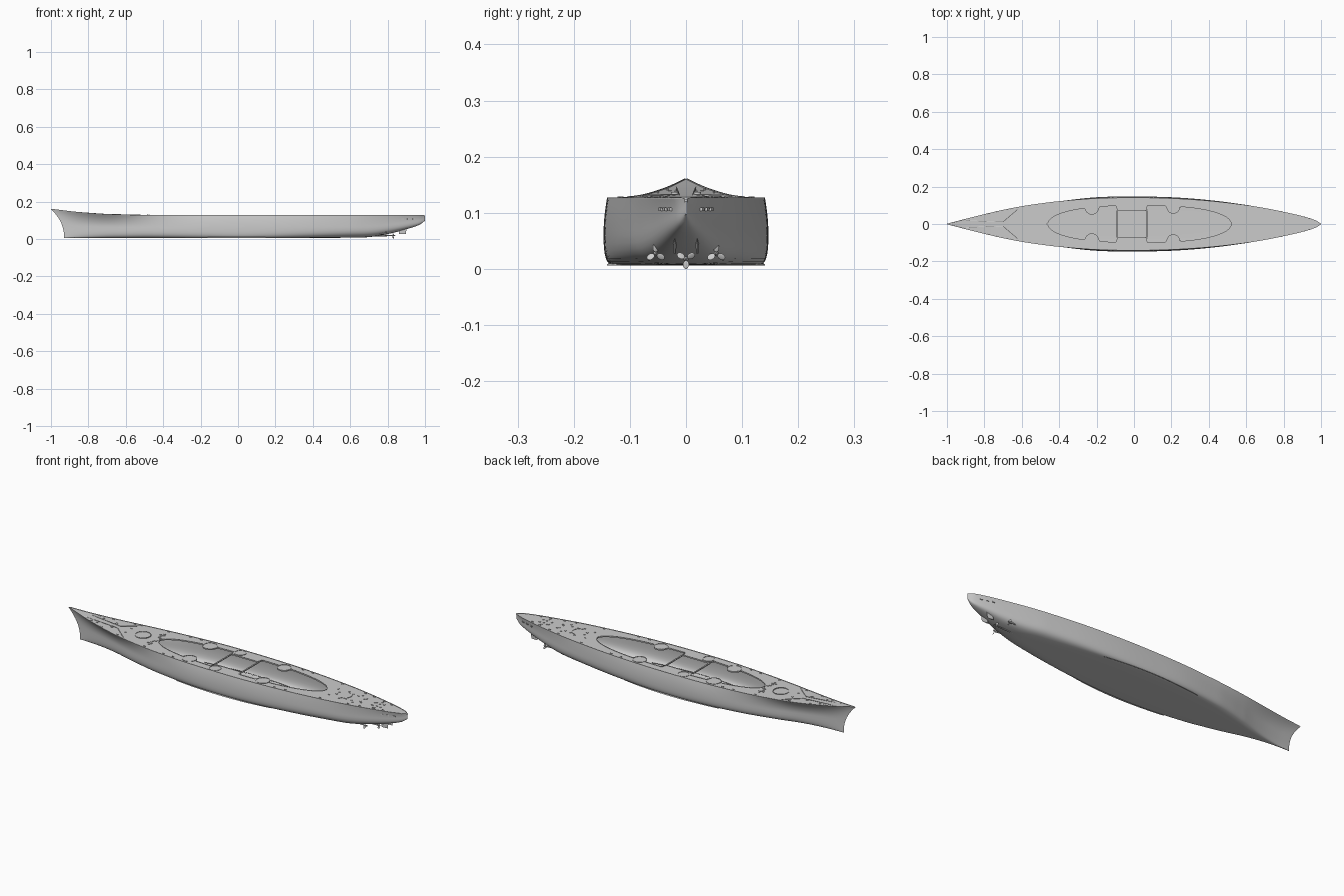
import bpy, bmesh, math, random
from mathutils import Vector, Matrix

if "Cube" in bpy.data.objects:
    bpy.data.objects.remove(bpy.data.objects["Cube"])

random.seed(3)
# Station tables: position, deck / middle / bottom half-widths, keel and deck heights
X = [-1, -.9, -.8, -.7, -.6, -.5, -.4, -.2, 0, .2, .4, .6, .7, .8, .9, .97, 1]
DECK = [.001, .030, .055, .077, .095, .110, .122, .137, .141, .137, .124, .101, .085, .065, .042, .020, .002]
MID = [.001, .013, .029, .050, .075, .101, .121, .143, .147, .143, .128, .102, .083, .061, .037, .016, .001]
FLAT = [.001, .003, .010, .023, .045, .067, .089, .117, .127, .115, .080, .032, .014, .005, .003, .002, .001]
KEEL = [.006] * 11 + [.007, .010, .026, .052, .076, .098]
TOP = [.160, .146, .137, .131, .128, .126, .125, .125, .125, .125, .125, .125, .125, .125, .125, .125, .125]


def at(table, x):
    """Smooth interpolation along the ship."""
    x = max(-1, min(1, x))
    i = max(0, min(len(X) - 2, sum(1 for a in X if a <= x) - 1))

    def slope(k):
        a, b = max(0, k - 1), min(len(X) - 1, k + 1)
        return (table[b] - table[a]) / (X[b] - X[a])
    h = X[i + 1] - X[i]
    t = (x - X[i]) / h
    return max(.0005, (2*t**3 - 3*t*t + 1) * table[i] + (t**3 - 2*t*t + t) * h * slope(i)
               + (3*t*t - 2*t**3) * table[i + 1] + (t**3 - t*t) * h * slope(i + 1))


def raked(x, y, z):
    """Pull points back under the raked, hollow stem."""
    t = max(0, min(1, (.16 - z) / .15))
    return (x + .07 * (1 - (1 - t)**2.2) * max(0, (-.6 - x) / .4), y, z)


def finish(name, bm, smooth=True, angle=40):
    me = bpy.data.meshes.new(name)
    bm.to_mesh(me)
    bm.free()
    ob = bpy.data.objects.new(name, me)
    bpy.context.collection.objects.link(ob)
    if smooth:
        bpy.ops.object.select_all(action='DESELECT')
        ob.select_set(True)
        bpy.context.view_layer.objects.active = ob
        bpy.ops.object.shade_smooth_by_angle(angle=math.radians(angle))
    return ob


def skin(bm, rows):
    grid = [[bm.verts.new(p) for p in r] for r in rows]
    for a, b in zip(grid, grid[1:]):
        for j in range(len(a) - 1):
            bm.faces.new((a[j], b[j], b[j + 1], a[j + 1]))


def section(x):
    d, m, f, k, t = (at(q, x) for q in (DECK, MID, FLAT, KEEL, TOP))
    f = min(f, m)
    h = t - k
    pts = [(0, k), (f * .5, k)]
    for i in range(9):
        s = i / 8
        r = 1 - s
        pts.append((r**3*f + 3*r*r*s*(f + .75*(m - f)) + 3*r*s*s*m + s**3*m,
                    r**3*k + 3*r*r*s*k + 3*r*s*s*(k + .12*h) + s**3*(k + .45*h)))
    for i in range(1, 8):
        s = i / 7
        r = 1 - s
        pts.append((r*r*m + 2*r*s*m + s*s*d, r*r*(k + .45*h) + 2*r*s*(k + .72*h) + s*s*t))
    full = [(-y, z) for y, z in reversed(pts[1:])] + pts
    return [raked(x, y, z) for y, z in full]


# Hull shell
N = 120
bm = bmesh.new()
skin(bm, [section(-math.cos(math.pi * i / N) * .5 + (2 * i / N - 1) * .5) for i in range(N + 1)])
bmesh.ops.remove_doubles(bm, verts=bm.verts, dist=.00002)
bmesh.ops.recalc_face_normals(bm, faces=bm.faces)
finish("hull", bm)

# Deck with a long central opening, notched by gun wells
WELLS = [(-.225, .087, .037), (-.06, .107, .030), (.21, .09, .035)]


def opening(x):
    u = abs((x - .03) / .49)
    w = .098 * (1 - u**2.6)**.5 if u < 1 else 0
    if -.09 < x < .07:
        w = min(w, .07)
    for bx, by, r in WELLS:
        if abs(x - bx) < r:
            w = min(w, by - math.sqrt(r*r - (x - bx)**2))
    return w


xs = [-math.cos(math.pi * i / 320) * .5 + (2 * i / 320 - 1) * .5 for i in range(321)]
bm = bmesh.new()
for s in (-1, 1):
    rows = []
    for x in xs:
        a, b, z = opening(x), at(DECK, x), at(TOP, x)
        row = [raked(x, s * (a + (b - a) * q), z) for q in (0, .5, 1)]
        rows.append(row if s < 0 else row[::-1])
    skin(bm, rows)
bmesh.ops.remove_doubles(bm, verts=bm.verts, dist=.00002)
for f in bm.faces:
    f.normal_update()
    if f.normal.z < 0:
        f.normal_flip()
finish("deck", bm)

# Low coaming around the opening and waterway strip along the deck edge
hx = [.03 - .49 * math.cos(math.pi * i / 160) for i in range(161)]
bm = bmesh.new()
for s in (-1, 1):
    skin(bm, [[(x, s * (opening(x) + o), at(TOP, x) + z) for o, z in ((0, -.005), (0, .002), (.002, .002), (.002, -.001))]
              for x in hx])
finish("opening_coaming", bm, False)
bm = bmesh.new()
for s in (-1, 1):
    skin(bm, [[raked(x, s * max(0, at(DECK, x) - o), at(TOP, x) + z) for o, z in ((0, 0), (0, .002), (.002, .002), (.002, 0))]
              for x in xs[2:-2:2]])
finish("deck_edge_strip", bm, False)


def box(bm, c, size, rot=0):
    bmesh.ops.create_cube(bm, size=1, matrix=Matrix.Translation(c) @ Matrix.Rotation(rot, 4, 'Z')
                          @ Matrix.Diagonal((*size, 1)))


def rod(bm, a, b, r, r2=None, n=12):
    a, b = Vector(a), Vector(b)
    d = b - a
    bmesh.ops.create_cone(bm, cap_ends=True, segments=n, radius1=r, radius2=r if r2 is None else r2, depth=d.length,
                          matrix=Matrix.Translation((a + b) / 2) @ d.to_track_quat('Z', 'Y').to_matrix().to_4x4())


def ring(bm, x, y, z, r, a0=0, a1=2 * math.pi):
    rows = []
    for i in range(41):
        t = a0 + (a1 - a0) * i / 40
        rows.append([(x + q * math.cos(t), y + q * math.sin(t), z + h)
                     for q, h in ((r, -.002), (r, .002), (r - .003, .002), (r - .003, -.002))])
    skin(bm, rows)


# Turret and gun well rims
bm = bmesh.new()
ring(bm, -.56, 0, .128, .04)
ring(bm, .63, 0, .125, .036, -math.pi / 2, math.pi / 2)
for bx, by, r in WELLS:
    for s in (-1, 1):
        ring(bm, bx, s * by, .125, r)
finish("gun_well_rims", bm)

# Cross beams over the opening
bm = bmesh.new()
for x in (-.09, .07):
    box(bm, (x, 0, .123), (.007, .145, .005))
finish("cross_beams", bm, False)

# Breakwater, anchor chains and deck fittings
bm = bmesh.new()
for s in (-1, 1):
    rod(bm, (-.70, s * .012, .132), (-.62, s * .08, .130), .002, n=6)
    rod(bm, (-.90, s * .018, .146), (-.70, s * .012, .132), .0014, n=6)
    rod(bm, (-.73, s * .02, .132), (-.73, s * .02, .137), .007)
    rod(bm, (.80, s * .014, .125), (.80, s * .014, .128), .006)
finish("breakwater_and_chains", bm)
bm = bmesh.new()
for x in (-.84, -.77, -.66, -.48, -.36, -.30, .30, .36, .55, .70, .76, .83, .88):
    for s in (-1, 1):
        y, z = s * (at(DECK, x) - .012), at(TOP, x)
        for dx in (-.004, .004):
            rod(bm, (x + dx, y, z - .001), (x + dx, y, z + .004), .002, n=8)
for i in range(24):
    x = random.choice((random.uniform(-.82, -.62), random.uniform(-.50, -.47), random.uniform(.54, .86)))
    y = random.uniform(.01, .6 * at(DECK, x))
    for s in (-1, 1):
        box(bm, (x, s * y, at(TOP, x) + .0005), (.008, .006, .004))
finish("bollards_and_hatches", bm, False)

# Bilge keels
bm = bmesh.new()
for s in (-1, 1):
    skin(bm, [[(x, s * (at(FLAT, x) + o), z) for o, z in ((.009, .013), (.0145, .006), (.008, .009))]
              for x in [-.28 + .02 * i for i in range(29)]])
finish("bilge_keels", bm, False)

# Propellers, shafts and struts
bm = bmesh.new()
for x0, x1, y0, y1, z0, z1 in ((.56, .79, .045, .054, .032, .027), (.56, .79, -.045, -.054, .032, .027),
                               (.70, .83, 0, 0, .016, .018)):
    rod(bm, (x0, y0, z0), (x1, y1, z1), .003)
    rod(bm, (x1 - .006, y1, z1), (x1 + .012, y1, z1), .0045, .0015)
    for e in (-.012, .012):
        if y1:
            rod(bm, (x1 - .02, y1, z1), (x1 - .02, y1 * .75 + e, .06), .0018, n=6)
    for k in range(3):
        m = (Matrix.Translation((x1, y1, z1)) @ Matrix.Rotation(k * 2 * math.pi / 3 + .52 * (y1 == 0) * 2, 4, 'X')
             @ Matrix.Translation((0, 0, .0105)) @ Matrix.Rotation(.5, 4, 'Z') @ Matrix.Diagonal((.0012, .006, .0075, 1)))
        bmesh.ops.create_uvsphere(bm, u_segments=12, v_segments=8, radius=1, matrix=m)
zmin = min(v.co.z for v in bm.verts)
for v in bm.verts:
    v.co.z = max(0, v.co.z)
finish("propellers_and_shafts", bm)

# Twin rudders
bm = bmesh.new()
for s in (-1, 1):
    bot = [bm.verts.new((.875 + dx, s * .02 + dy, .027)) for dx, dy in ((-.014, 0), (-.006, .0025), (.022, 0), (-.006, -.0025))]
    top = [bm.verts.new((.875 + dx, s * .02 + dy, .066)) for dx, dy in ((-.016, 0), (-.006, .003), (.028, 0), (-.006, -.003))]
    bm.faces.new(bot[::-1])
    bm.faces.new(top)
    for i in range(4):
        j = (i + 1) % 4
        bm.faces.new((bot[i], bot[j], top[j], top[i]))
finish("rudders", bm, False)

# Stern fairleads
bm = bmesh.new()
for x in (.88, .91, .94):
    for s in (-1, 1):
        box(bm, (x, s * (at(MID, x) + at(DECK, x)) / 2, .106), (.012, .006, .006), -s * .3)
finish("stern_fairleads", bm, False)
